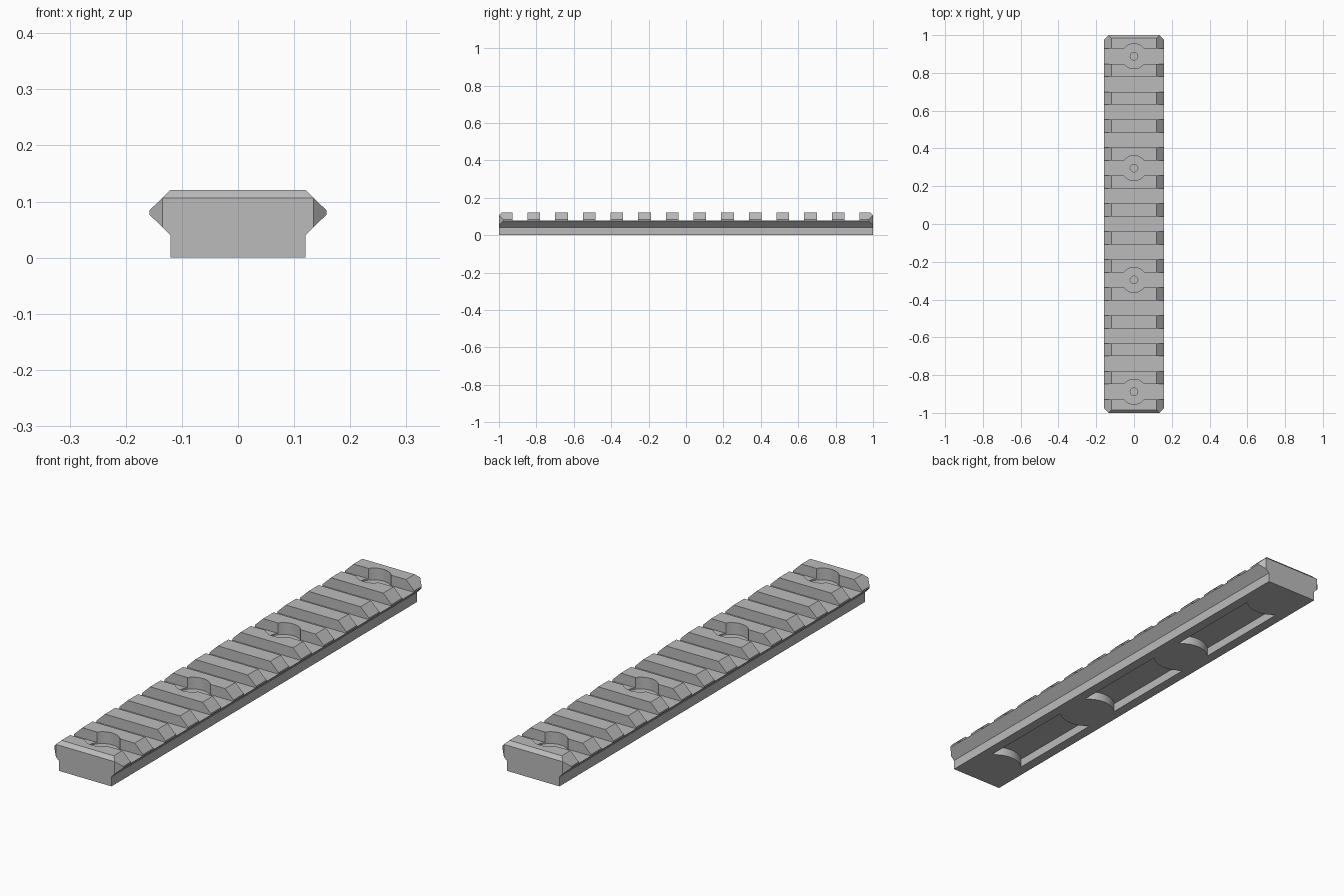
import bpy, bmesh, math
from mathutils import Vector

cube = bpy.data.objects.get("Cube")
if cube:
    bpy.data.objects.remove(cube, do_unlink=True)

PITCH = 0.148          # slot spacing
SLOT_HALF = 0.04
FLOOR = 0.078          # slot floor height
HOLES = (-6, -2, 2, 6) # slots that carry a screw seat

metal = bpy.data.materials.new("grey metal")
metal.use_nodes = True
GREY = (0.5, 0.5, 0.5, 1)
metal.diffuse_color = GREY
metal.node_tree.nodes["Principled BSDF"].inputs["Base Color"].default_value = GREY


def make_object(name, bm):
    bmesh.ops.recalc_face_normals(bm, faces=bm.faces)
    mesh = bpy.data.meshes.new(name)
    bm.to_mesh(mesh)
    bm.free()
    obj = bpy.data.objects.new(name, mesh)
    bpy.context.collection.objects.link(obj)
    return obj


def prism(bm, points, offset):
    """Extrude a closed outline of 3D points along an offset."""
    face = bm.faces.new([bm.verts.new(p) for p in points])
    new = bmesh.ops.extrude_face_region(bm, geom=[face])["geom"]
    verts = [v for v in new if isinstance(v, bmesh.types.BMVert)]
    bmesh.ops.translate(bm, verts=verts, vec=offset)


def arc(cy, radius, start, end, steps):
    for i in range(steps + 1):
        a = start + (end - start) * i / steps
        yield radius * math.cos(a), cy + radius * math.sin(a)


def disc(bm, cy, radius, z0, z1):
    ring = list(arc(cy, radius, 0, math.tau, 48))[:-1]
    prism(bm, [(x, y, z0) for x, y in ring], (0, 0, z1 - z0))


# Rail body: angled cross-section, then chamfered ends
bm = bmesh.new()
half = [(0.12, 0), (0.12, 0.04), (0.158, 0.077), (0.158, 0.084), (0.12, 0.121)]
outline = half + [(-x, z) for x, z in reversed(half)]
prism(bm, [(x, -1, z) for x, z in outline], (0, 2, 0))


def trim(point, normal):
    geom = bm.verts[:] + bm.edges[:] + bm.faces[:]
    bmesh.ops.bisect_plane(bm, geom=geom, plane_co=point, plane_no=Vector(normal).normalized(), clear_outer=True)
    bmesh.ops.holes_fill(bm, edges=[e for e in bm.edges if e.is_boundary])


for end in (-1, 1):
    trim((0, end, 0.106), (0, end, 1))
    for side in (-1, 1):
        trim((side * 0.135, end, 0), (side, end, 0))
rail = make_object("slotted_rail", bm)
rail.data.materials.append(metal)

# Cross slots
bm = bmesh.new()
for k in range(-6, 7):
    y0, y1 = k * PITCH - SLOT_HALF, k * PITCH + SLOT_HALF
    prism(bm, [(-0.3, y0, FLOOR), (0.3, y0, FLOOR), (0.3, y1, FLOOR), (-0.3, y1, FLOOR)], (0, 0, 0.2))
slots = make_object("slot_cutter", bm)

# Round screw seats and their blind holes
bm = bmesh.new()
for k in HOLES:
    disc(bm, k * PITCH, 0.066, 0.072, 0.3)
seats = make_object("seat_cutter", bm)
bm = bmesh.new()
for k in HOLES:
    disc(bm, k * PITCH, 0.02, 0.05, 0.2)
holes = make_object("hole_cutter", bm)

# Underside pockets running between round bosses
bm = bmesh.new()
BOSS, WALL = 0.11, 0.078
a = math.acos(WALL / BOSS)
for k0, k1 in zip(HOLES, HOLES[1:]):
    points = list(arc(k0 * PITCH, BOSS, math.pi - a, a, 16))
    points += list(arc(k1 * PITCH, BOSS, -a, a - math.pi, 16))
    prism(bm, [(x, y, -0.1) for x, y in points], (0, 0, 0.136))
pockets = make_object("pocket_cutter", bm)

# Cut everything, keep only the finished rail
cutters = [slots, seats, holes, pockets]
for cutter in cutters:
    cutter.hide_render = True
    mod = rail.modifiers.new(cutter.name, 'BOOLEAN')
    mod.operation = 'DIFFERENCE'
    mod.solver = 'EXACT'
    mod.object = cutter
bpy.context.view_layer.update()
depsgraph = bpy.context.evaluated_depsgraph_get()
finished = bpy.data.meshes.new_from_object(rail.evaluated_get(depsgraph))
rail.modifiers.clear()
rail.data = finished
for cutter in cutters:
    bpy.data.objects.remove(cutter, do_unlink=True)
finished.materials.clear()
finished.materials.append(metal)
for poly in finished.polygons:
    poly.material_index = 0

bpy.ops.object.select_all(action='DESELECT')
rail.select_set(True)
bpy.context.view_layer.objects.active = rail
bpy.ops.object.shade_smooth_by_angle(angle=math.radians(25))
